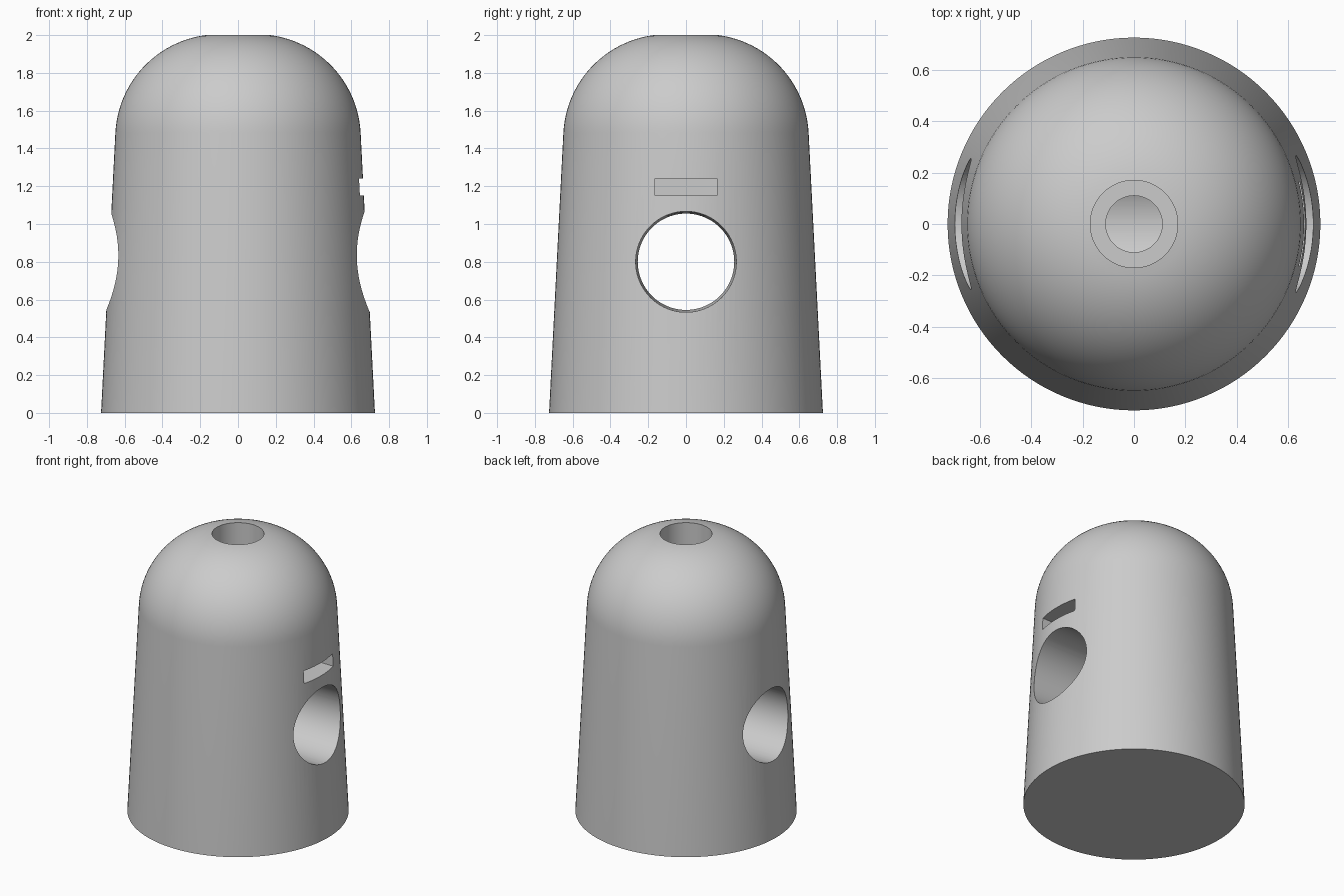
import bpy, bmesh, math
from mathutils import Matrix, Vector

old = bpy.data.objects.get("Cube")
if old:
    bpy.data.objects.remove(old, do_unlink=True)

gray = bpy.data.materials.new("plain gray")
gray.use_nodes = True
COLOR = (0.6, 0.6, 0.6, 1)
gray.diffuse_color = COLOR
gray.node_tree.nodes["Principled BSDF"].inputs["Base Color"].default_value = COLOR


def add_object(name, bm):
    bmesh.ops.recalc_face_normals(bm, faces=bm.faces)
    mesh = bpy.data.meshes.new(name)
    bm.to_mesh(mesh)
    bm.free()
    mesh.materials.append(gray)
    obj = bpy.data.objects.new(name, mesh)
    bpy.context.collection.objects.link(obj)
    return obj


def lathe(name, profile, steps=128):
    bm = bmesh.new()
    verts = [bm.verts.new((r, 0, z)) for r, z in profile]
    edges = [bm.edges.new(pair) for pair in zip(verts, verts[1:])]
    bmesh.ops.spin(bm, geom=verts + edges, cent=(0, 0, 0), axis=(0, 0, 1),
                   angle=2 * math.pi, steps=steps)
    bmesh.ops.remove_doubles(bm, verts=bm.verts, dist=1e-5)
    return add_object(name, bm)


# Tapered body with a rounded shoulder and a stepped bore in the top
ARC_R, ARC_X = 0.55, 0.10
ARC_Z = 2.0 - math.sqrt(ARC_R ** 2 - (0.17 - ARC_X) ** 2)
start, end = math.radians(3), math.acos((0.17 - ARC_X) / ARC_R)
profile = [(0, 0), (0.725, 0)]
for i in range(25):
    a = start + (end - start) * i / 24
    profile.append((ARC_X + ARC_R * math.cos(a), ARC_Z + ARC_R * math.sin(a)))
profile += [(0.17, 1.75), (0.11, 1.75), (0.11, 0.8), (0, 0.8)]
body = lathe("rounded_body", profile)

# Slightly tapered tunnel from side to side
bm = bmesh.new()
bmesh.ops.create_cone(bm, cap_ends=True, segments=96, radius1=0.254,
                      radius2=0.268, depth=1.6,
                      matrix=Matrix.Translation((0, 0, 0.8))
                      @ Matrix.Rotation(math.pi / 2, 4, 'Y'))
tunnel = add_object("tunnel_cutter", bm)

# Shallow slot above the tunnel on the left side
bm = bmesh.new()
bmesh.ops.create_cube(bm, size=1)
bmesh.ops.scale(bm, vec=Vector((0.4, 0.33, 0.09)), verts=bm.verts)
bmesh.ops.translate(bm, vec=Vector((0.72, 0, 1.197)), verts=bm.verts)
slot = add_object("slot_cutter", bm)

# Cut the openings, then smooth the rounded surfaces
bpy.ops.object.select_all(action='DESELECT')
bpy.context.view_layer.objects.active = body
body.select_set(True)
for cutter in (tunnel, slot):
    cutter.hide_render = True
    mod = body.modifiers.new(cutter.name, 'BOOLEAN')
    mod.operation = 'DIFFERENCE'
    mod.solver = 'EXACT'
    mod.object = cutter
    bpy.ops.object.modifier_apply(modifier=mod.name)
    bpy.data.objects.remove(cutter, do_unlink=True)
bpy.ops.object.shade_smooth_by_angle(angle=math.radians(30))
